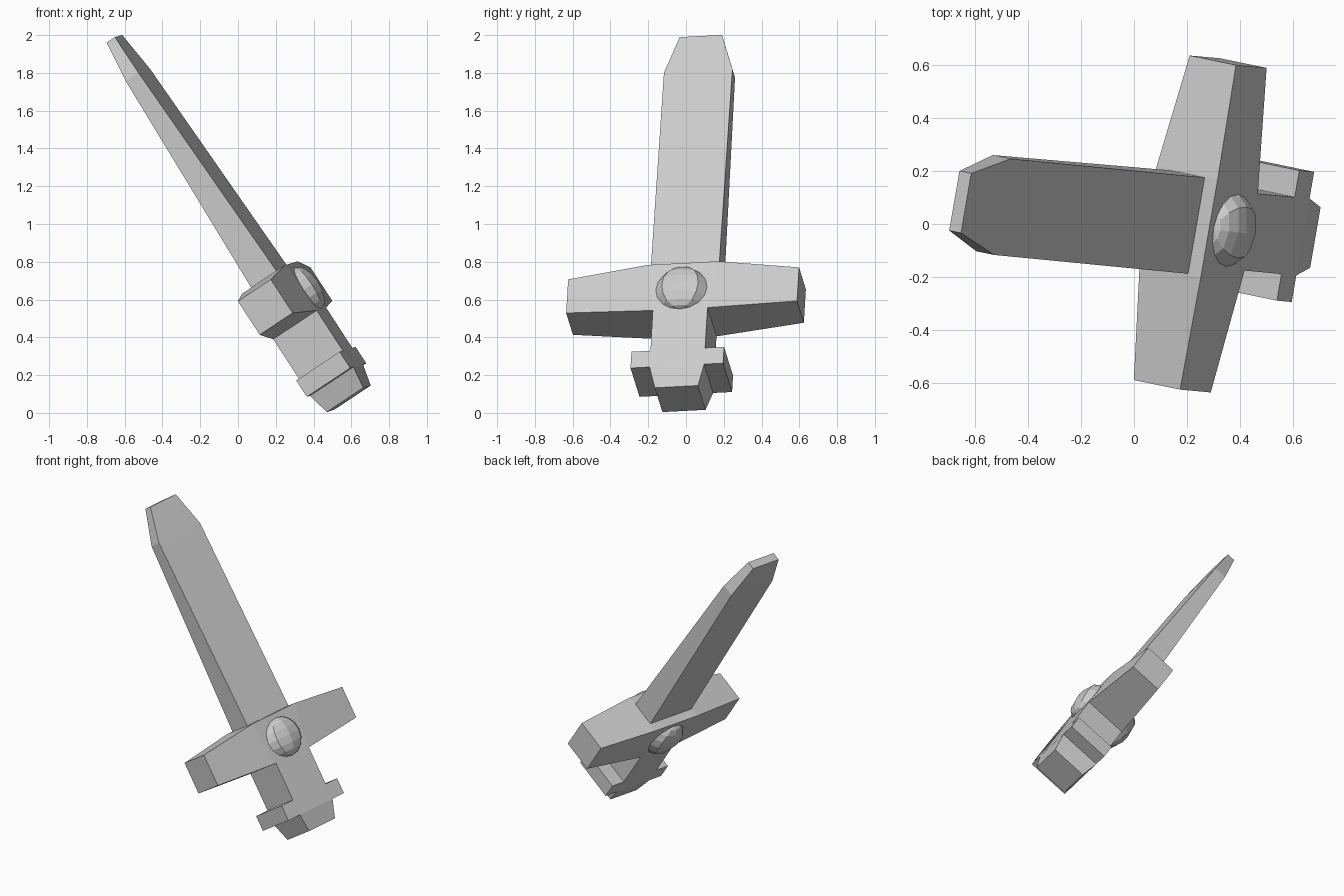
import bpy, bmesh
from mathutils import Matrix, Vector

if "Cube" in bpy.data.objects:
    bpy.data.objects.remove(bpy.data.objects["Cube"])

# Tilted frame of the sword: x = width, -y = front, z = along the blade
along = Vector((-0.545, 0.050, 0.837)).normalized()
side = Vector((0.169, 0.984, 0.052))
side = (side - along * side.dot(along)).normalized()
back = along.cross(side)
frame = Matrix((side, back, along)).transposed().to_4x4()
frame.translation = (0.25, 0.0, 0.591)


def loft(bm, sections):
    """Closed skin over rectangles (z, half width, half thickness)."""
    rings = [[bm.verts.new((sx * w, sy * t, z))
              for sx, sy in ((-1, -1), (1, -1), (1, 1), (-1, 1))]
             for z, w, t in sections]
    bm.faces.new(rings[0][::-1])
    bm.faces.new(rings[-1])
    return [[bm.faces.new((a[i], a[(i + 1) % 4], b[(i + 1) % 4], b[i]))
             for i in range(4)] for a, b in zip(rings, rings[1:])]


def pull_out(bm, face, x, z_low, z_high, half_t):
    """Extrude a side face outward to a given end rectangle."""
    mid = face.calc_center_median()
    new = bmesh.ops.extrude_discrete_faces(bm, faces=[face])["faces"][0]
    for v in new.verts:
        v.co = (x if mid.x > 0 else -x,
                half_t if v.co.y > 0 else -half_t,
                z_high if v.co.z > mid.z else z_low)


def finish(bm, name, matrix):
    bmesh.ops.recalc_face_normals(bm, faces=bm.faces)
    mesh = bpy.data.meshes.new(name)
    bm.to_mesh(mesh)
    bm.free()
    obj = bpy.data.objects.new(name, mesh)
    obj.matrix_world = matrix
    bpy.context.collection.objects.link(obj)


# Blade, thinning toward a blunt tip
bm = bmesh.new()
loft(bm, [(0.10, 0.184, 0.083), (1.43, 0.184, 0.041), (1.66, 0.114, 0.027)])
finish(bm, "blade", frame)

# Hilt: pommel, flange, grip and guard in one skin
bm = bmesh.new()
bands = loft(bm, [(-0.617, 0.116, 0.118), (-0.498, 0.147, 0.14),
                  (-0.395, 0.147, 0.14), (-0.14, 0.147, 0.14),
                  (0.15, 0.19, 0.14)])
for i in (1, 3):
    pull_out(bm, bands[1][i], 0.249, -0.498, -0.395, 0.14)   # pommel flange
    pull_out(bm, bands[3][i], 0.621, -0.105, 0.107, 0.106)   # guard arm
finish(bm, "hilt", frame)

# Round gem on each face of the guard
for name, s in (("front_gem", -1), ("back_gem", 1)):
    bm = bmesh.new()
    bmesh.ops.create_uvsphere(bm, u_segments=8, v_segments=8, radius=1)
    finish(bm, name, frame @ Matrix.Translation((0, s * 0.14, -0.01))
           @ Matrix.Diagonal((0.138, 0.065, 0.13, 1)))
